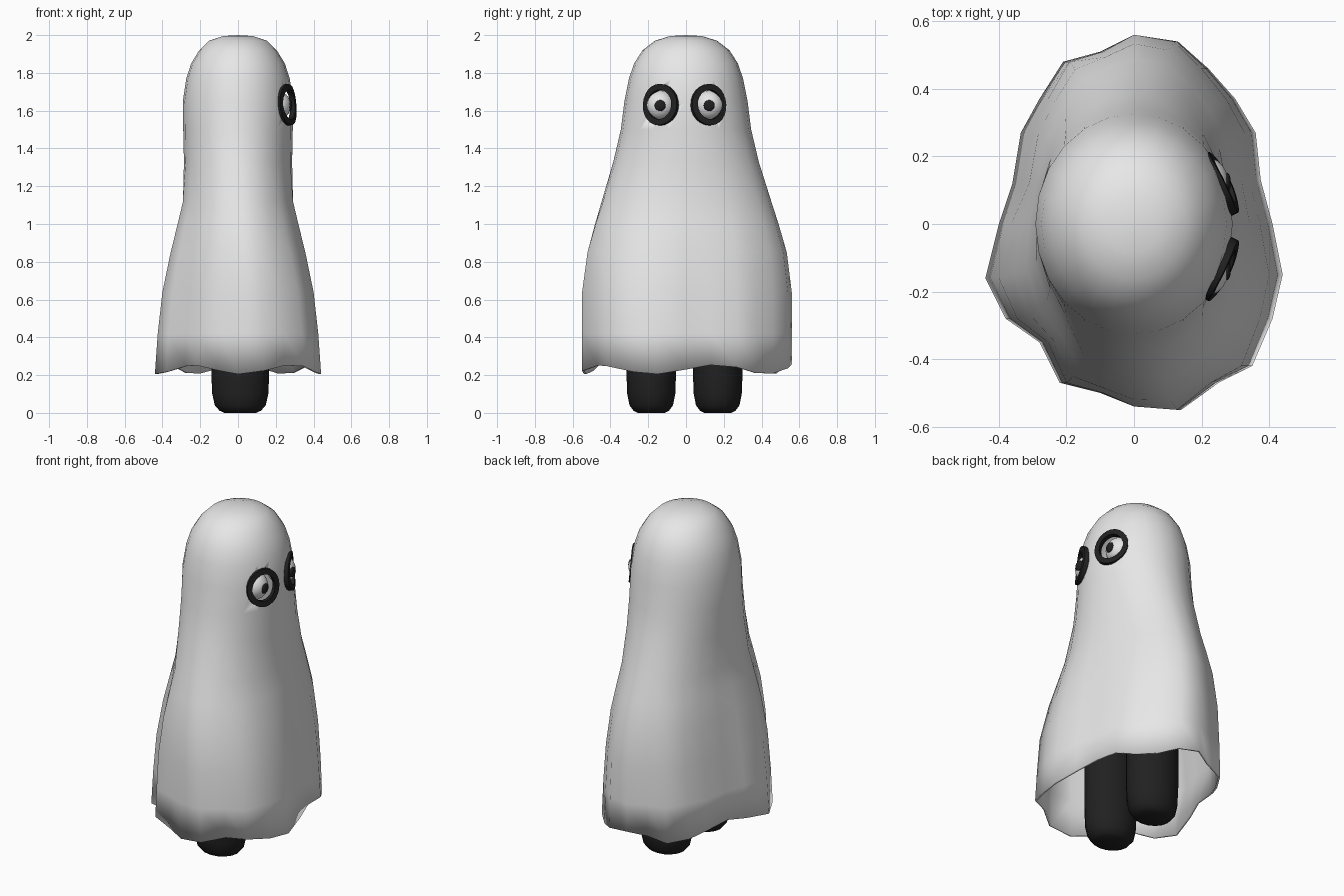
import bpy, bmesh
from math import sin, cos, pi, radians
from mathutils import Matrix, Vector

old = bpy.data.objects.get("Cube")
if old:
    bpy.data.objects.remove(old, do_unlink=True)


def material(name, value):
    mat = bpy.data.materials.new(name)
    mat.use_nodes = True
    colour = (value, value, value, 1)
    mat.diffuse_color = colour
    mat.node_tree.nodes["Principled BSDF"].inputs["Base Color"].default_value = colour
    return mat


CLOTH = material("white cloth", 0.8)
BLACK = material("soft black", 0.015)


def finish(bm, name, mat, angle=50):
    """Turn a bmesh into a smooth shaded object."""
    bmesh.ops.recalc_face_normals(bm, faces=bm.faces)
    mesh = bpy.data.meshes.new(name)
    bm.to_mesh(mesh)
    bm.free()
    mesh.materials.append(mat)
    obj = bpy.data.objects.new(name, mesh)
    bpy.context.collection.objects.link(obj)
    bpy.ops.object.select_all(action='DESELECT')
    obj.select_set(True)
    bpy.context.view_layer.objects.active = obj
    bpy.ops.object.shade_smooth_by_angle(angle=radians(angle))
    return obj


def loft(rings, cap_start=False, cap_end=False):
    """Skin a list of closed rings of points."""
    bm = bmesh.new()
    loops = [[bm.verts.new(p) for p in ring] for ring in rings]
    count = len(loops[0])
    for low, high in zip(loops, loops[1:]):
        for i in range(count):
            j = (i + 1) % count
            bm.faces.new((low[i], low[j], high[j], high[i]))
    if cap_start:
        bm.faces.new(loops[0])
    if cap_end:
        bm.faces.new(loops[-1])
    return bm


def ellipse(a, b, z, x=0, y=0, count=24):
    return [Vector((x + a * sin(2 * pi * i / count), y + b * cos(2 * pi * i / count), z))
            for i in range(count)]


# Draped sheet: wavy hem outline fading into plain ellipses at the head
HEM = [(0, .56), (.13, .54), (.22, .46), (.3, .37), (.36, .27), (.375, .13),
       (.41, 0), (.44, -.15), (.41, -.28), (.35, -.42), (.25, -.47), (.14, -.55),
       (0, -.54), (-.1, -.5), (-.22, -.47), (-.28, -.35), (-.38, -.28), (-.44, -.16),
       (-.4, 0), (-.36, .12), (-.335, .27), (-.28, .37), (-.21, .48), (-.1, .51)]
# height, half width in x, half width in y
PROFILE = [(.23, .44, .555), (.42, .425, .555), (.64, .4, .555), (.85, .36, .53),
           (1.0, .325, .488), (1.12, .298, .45), (1.33, .287, .385), (1.5, .29, .345),
           (1.65, .292, .326), (1.77, .274, .302), (1.85, .248, .275), (1.92, .205, .23),
           (1.97, .155, .165), (1.995, .08, .085)]
rings = []
for z, a, b in PROFILE:
    fold = min(1, max(0, (1.35 - z) / .7))
    ring = ellipse(a, b, z)
    for i, (p, (hx, hy)) in enumerate(zip(ring, HEM)):
        folded = Vector((hx * a / .44, hy * b / .555, z))
        ring[i] = p.lerp(folded, fold)
        if z < .3:
            ring[i].z -= .025 * cos(2 * pi * (i - 12) / 4.8)
    rings.append(ring)
bm = loft(rings)
rim = [v for v in bm.verts if v.co.z > 1.99]
top = bm.verts.new((0, 0, 2))
for e in [e for e in bm.edges if e.is_boundary and e.verts[0] in rim and e.verts[1] in rim]:
    bm.faces.new((e.verts[0], e.verts[1], top))
sheet = finish(bm, "sheet", CLOTH)
thick = sheet.modifiers.new("thickness", 'SOLIDIFY')
thick.thickness = .012
thick.offset = -1

# Eyes on the +x side: hole in the sheet, dark ring, eyeball and pupil
for side, y in (("left", .125), ("right", -.14)):
    turn = 1 if y > 0 else -1
    frame = (Matrix.Translation((.268, y, 1.632))
             @ Matrix.Rotation(turn * radians(26), 4, 'Z')
             @ Matrix.Rotation(radians(-5), 4, 'Y'))

    def eye_loop(width, height, depth):
        """Ellipse across the eye opening, bent to follow the head."""
        return [frame @ Vector((depth - 1.1 * p.x ** 2, p.x, p.y))
                for p in ellipse(width, height, 0)]

    cutter = finish(loft([eye_loop(.078, .086, d) for d in (-.06, .08)], True, True),
                    side + "_eye_cutter", BLACK)
    cutter.hide_render = True
    cutter.hide_viewport = True
    hole = sheet.modifiers.new(side + " eye hole", 'BOOLEAN')
    hole.object = cutter
    hole.solver = 'EXACT'

    outer, inner = (.1, .11), (.07, .078)
    band = [eye_loop(*outer, -.02), eye_loop(*outer, .008), eye_loop(*inner, .008),
            eye_loop(*inner, -.02), eye_loop(*outer, -.02)]
    bm = loft(band)
    bmesh.ops.remove_doubles(bm, verts=bm.verts, dist=.0001)
    finish(bm, side + "_eye_ring", BLACK)

    for part, mat, radius, x, flat in (("eyeball", CLOTH, .08, .2, 1),
                                       ("pupil", BLACK, .029, .275, .4)):
        bm = bmesh.new()
        bmesh.ops.create_uvsphere(
            bm, u_segments=20, v_segments=12, radius=radius,
            matrix=Matrix.Translation((x, y * .98, 1.627)) @ Matrix.Diagonal((flat, 1, 1, 1)))
        finish(bm, side + "_" + part, mat)

# Two rounded legs under the sheet
LEG = [(0, .55), (.012, .72), (.04, .88), (.1, .97), (.2, 1), (.6, 1), (.68, .8), (.71, .4)]
for side, y in (("left", .168), ("right", -.184)):
    shape = [ellipse(.153 * s, .131 * s, z, .012, y, 16) for z, s in LEG]
    finish(loft(shape, True, True), side + "_leg", BLACK)
